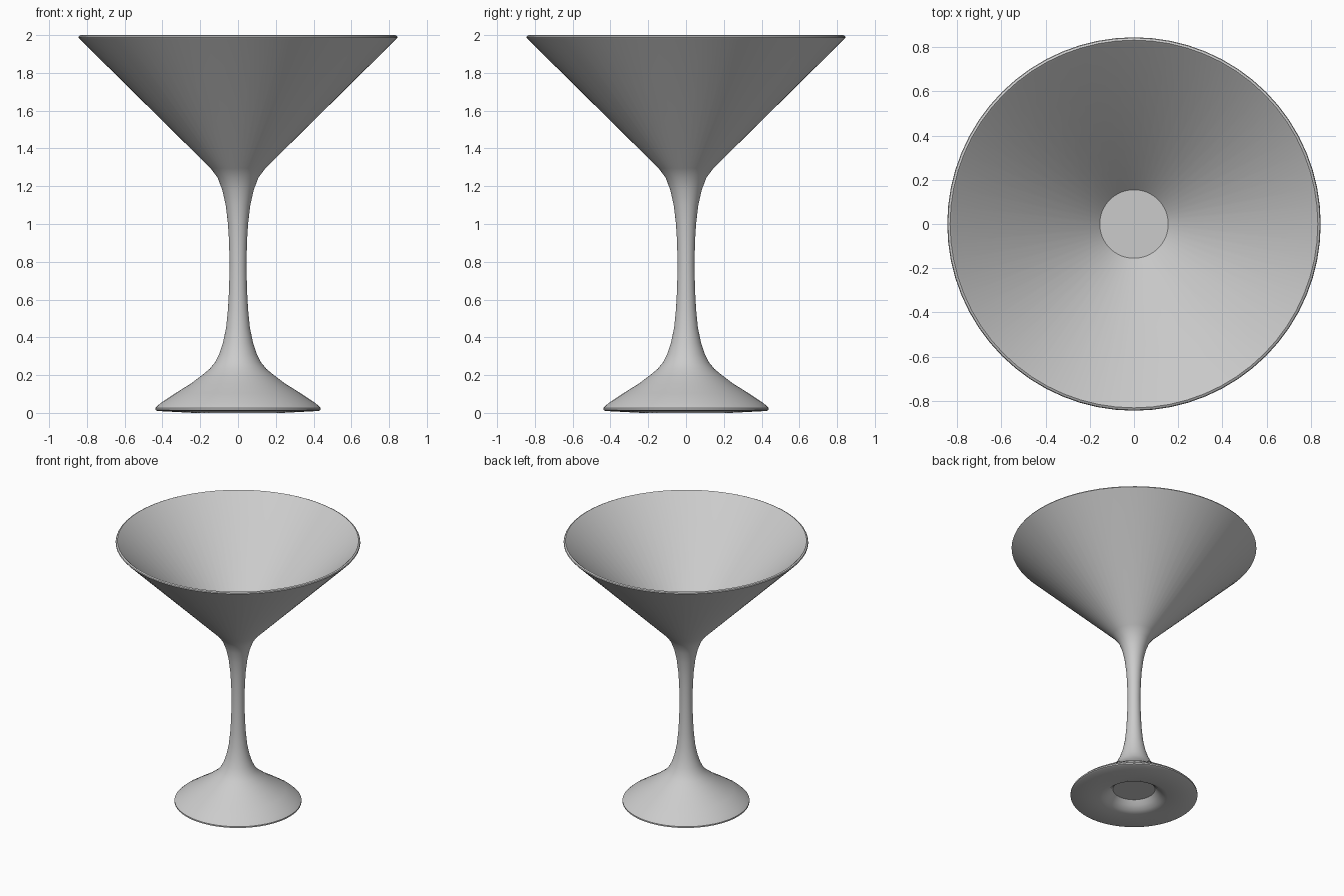
import bpy
import bmesh
import math

cube = bpy.data.objects.get("Cube")
if cube:
    bpy.data.objects.remove(cube, do_unlink=True)

SEGMENTS = 64

# Half-profiles as (radius, height), running from the foot recess to the bowl floor
foot = [(0.145, 0.065), (0.17, 0.035), (0.2, 0.012), (0.235, 0.0),
        (0.425, 0.01), (0.438, 0.016), (0.438, 0.026), (0.41, 0.052),
        (0.33, 0.105), (0.25, 0.155), (0.19, 0.2), (0.15, 0.233)]
stem = [(0.122, 0.267), (0.1, 0.31), (0.08, 0.37), (0.063, 0.45), (0.053, 0.55),
        (0.047, 0.66), (0.045, 0.78), (0.047, 0.9), (0.053, 1.0),
        (0.065, 1.1), (0.083, 1.18), (0.108, 1.245)]
bowl = [(0.145, 1.295), (0.836, 1.977), (0.845, 1.988), (0.842, 1.995),
        (0.832, 2.0), (0.822, 1.992), (0.155, 1.325)]


def lathe(name, profile, material):
    """Revolve a profile around z and close both ends with flat discs."""
    bm = bmesh.new()
    rings = []
    for radius, height in profile:
        ring = []
        for i in range(SEGMENTS):
            a = math.tau * i / SEGMENTS
            ring.append(bm.verts.new((radius * math.cos(a), radius * math.sin(a), height)))
        rings.append(ring)
    for low, high in zip(rings, rings[1:]):
        for i in range(SEGMENTS):
            j = (i + 1) % SEGMENTS
            bm.faces.new((low[i], low[j], high[j], high[i]))
    bm.faces.new(rings[0])
    bm.faces.new(rings[-1])
    bmesh.ops.recalc_face_normals(bm, faces=bm.faces)
    mesh = bpy.data.meshes.new(name)
    bm.to_mesh(mesh)
    bm.free()
    mesh.materials.append(material)
    obj = bpy.data.objects.new(name, mesh)
    bpy.context.collection.objects.link(obj)
    return obj


# Plain grey material
grey = bpy.data.materials.new("light_grey")
grey.use_nodes = True
colour = (0.6, 0.6, 0.6, 1.0)
grey.diffuse_color = colour
grey.node_tree.nodes["Principled BSDF"].inputs["Base Color"].default_value = colour

# Foot, stem and bowl form one continuous turned surface
glass = lathe("cocktail_glass", foot + stem + bowl, grey)
bpy.ops.object.select_all(action="DESELECT")
glass.select_set(True)
bpy.context.view_layer.objects.active = glass
bpy.ops.object.shade_smooth_by_angle(angle=math.radians(35))
